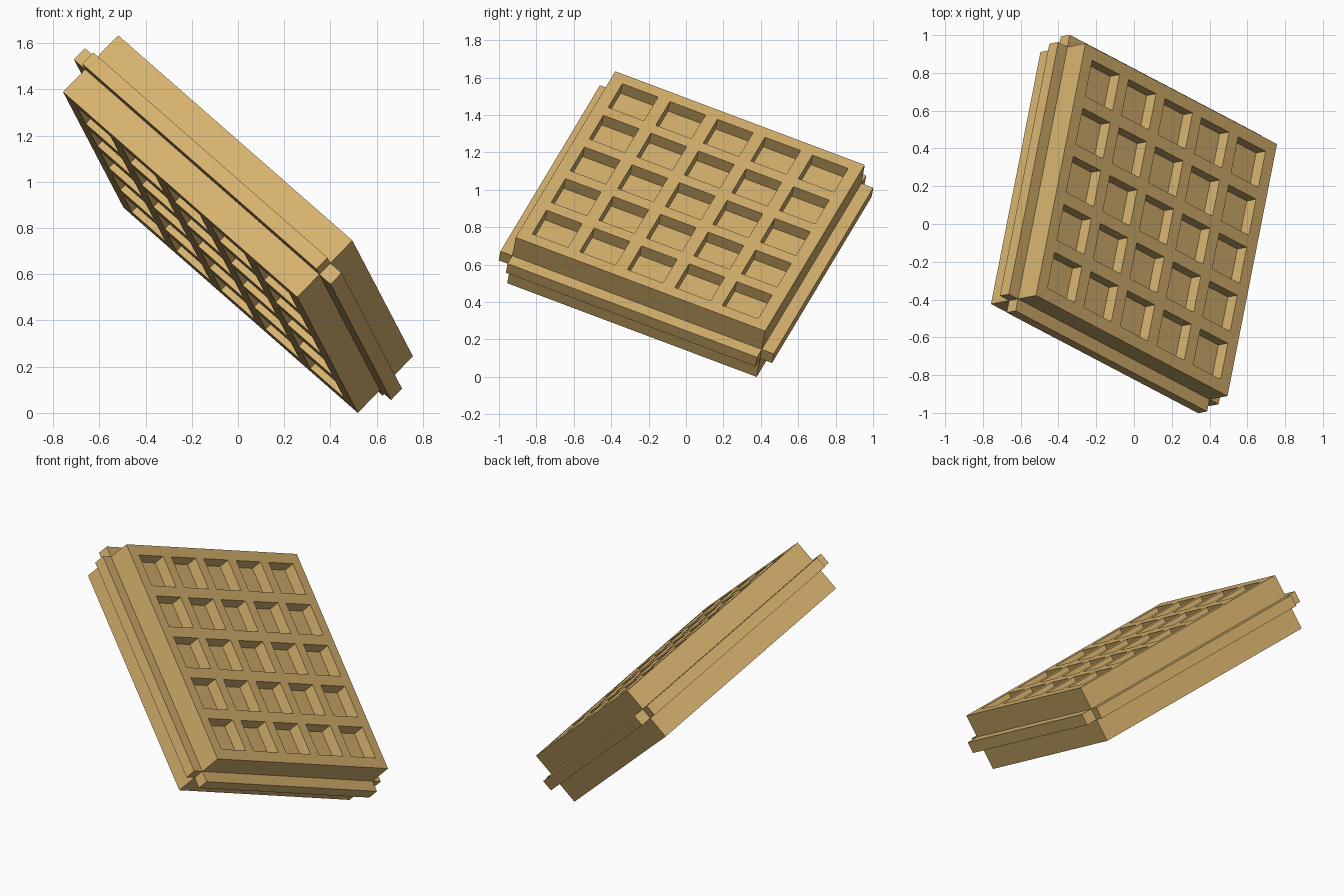
import bpy, bmesh
from mathutils import Vector, Matrix

if "Cube" in bpy.data.objects:
    bpy.data.objects.remove(bpy.data.objects["Cube"])

U = 0.069            # module: wall, tongue and thickness are multiples of it
HALF = 10.5 * U      # panel is 21 modules square
THICK = 2.5 * U      # half of 5 modules
DEPTH = 0.072        # pocket depth

# Tilted frame of the panel
u = Vector((0.6996, -0.3675, -0.6127)).normalized()
v = Vector((0.1765, 0.923, -0.3419))
v = (v - u * v.dot(u)).normalized()
n = u.cross(v)
rot = Matrix((u, v, n)).transposed().to_4x4()
height = max(abs(rot[2][0]) * HALF + abs(rot[2][1]) * HALF + abs(rot[2][2]) * THICK, 0)
FRAME = Matrix.Translation((0, 0, height)) @ rot

wood = bpy.data.materials.new("light_tan")
wood.diffuse_color = (0.672, 0.445, 0.156, 1)
wood.use_nodes = True
wood.node_tree.nodes["Principled BSDF"].inputs["Base Color"].default_value = wood.diffuse_color


def finish(bm, name):
    bmesh.ops.recalc_face_normals(bm, faces=bm.faces)
    me = bpy.data.meshes.new(name)
    bm.to_mesh(me)
    bm.free()
    me.materials.append(wood)
    ob = bpy.data.objects.new(name, me)
    ob.matrix_world = FRAME
    bpy.context.collection.objects.link(ob)


def box(bm, centre, size):
    m = Matrix.Translation(centre) @ Matrix.Diagonal((*size, 1))
    bmesh.ops.create_cube(bm, size=1, matrix=m)


# Waffle panel: slab cut into a grid, pocket cells sunk on both faces
bm = bmesh.new()
box(bm, (0, 0, 0), (2 * HALF, 2 * HALF, 2 * THICK))
starts = [-HALF + U + 4 * U * i for i in range(5)]
for axis in (Vector((1, 0, 0)), Vector((0, 1, 0))):
    for s in starts:
        for c in (s, s + 3 * U):
            bmesh.ops.bisect_plane(bm, geom=bm.verts[:] + bm.edges[:] + bm.faces[:],
                                   plane_co=axis * c, plane_no=axis)


def in_pocket(c):
    return any(s < c < s + 3 * U for s in starts)


bm.normal_update()
cells = []
for f in bm.faces:
    c = f.calc_center_median()
    if abs(f.normal.z) > 0.9 and in_pocket(c.x) and in_pocket(c.y):
        cells.append(f)
for f in cells:
    sink = Vector((0, 0, -DEPTH if f.normal.z > 0 else DEPTH))
    new = bmesh.ops.extrude_face_region(bm, geom=[f])["geom"]
    bmesh.ops.translate(bm, vec=sink,
                        verts=[g for g in new if isinstance(g, bmesh.types.BMVert)])
bmesh.ops.delete(bm, geom=[f for f in cells if f.is_valid], context='FACES_ONLY')
finish(bm, "waffle_panel")

# Square tongue along the middle of each of the four sides
for name, sx, sy in (("lower_tongue", 1, 0), ("upper_tongue", -1, 0),
                     ("back_tongue", 0, 1), ("front_tongue", 0, -1)):
    bm = bmesh.new()
    r = HALF + U / 2
    box(bm, (sx * r, sy * r, 0),
        (U if sx else 2 * HALF, U if sy else 2 * HALF, U))
    finish(bm, name)
